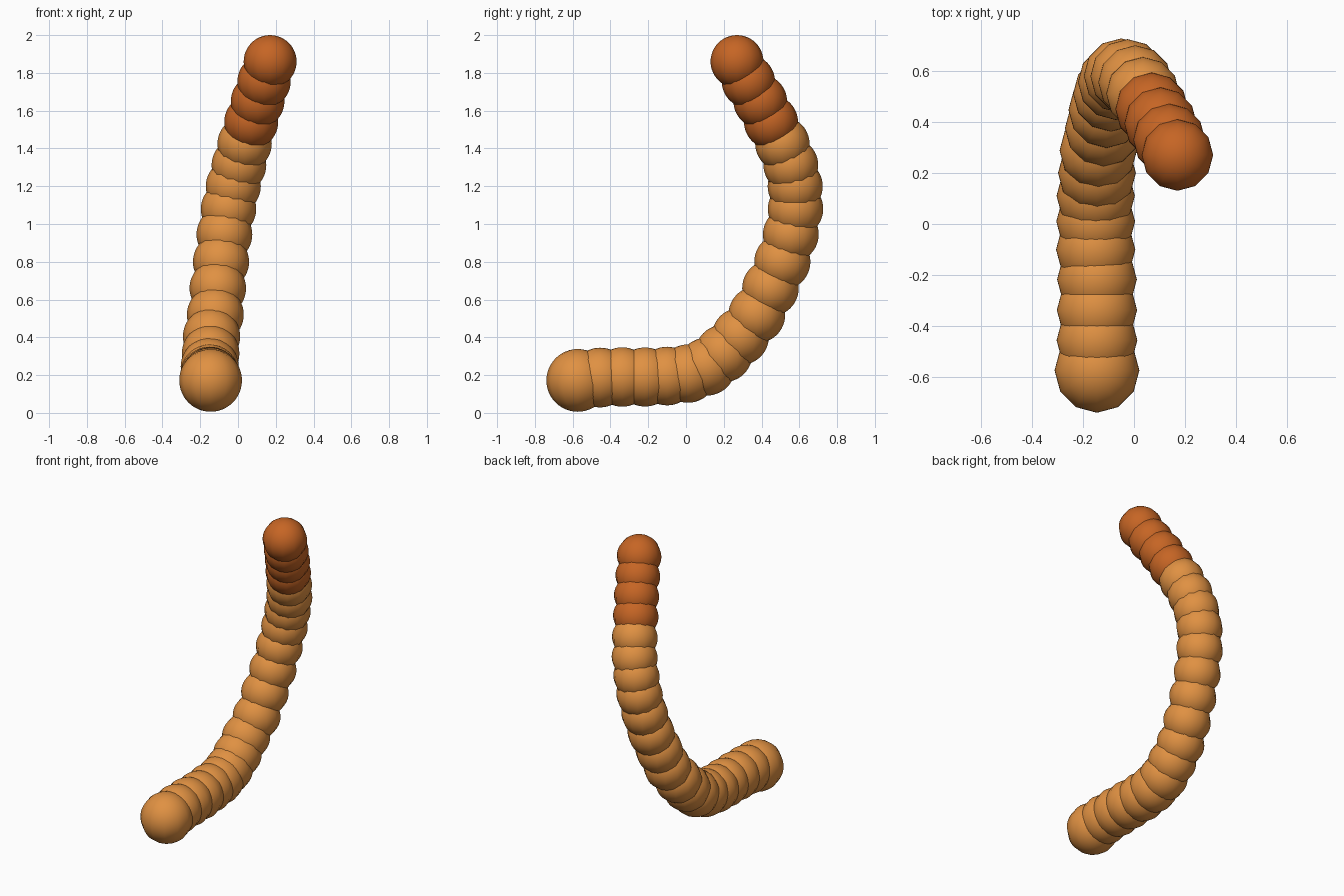
import bpy
import bmesh
from mathutils import Matrix

default_cube = bpy.data.objects.get("Cube")
if default_cube:
    bpy.data.objects.remove(default_cube, do_unlink=True)


def make_material(name, colour):
    """Flat material shown alike in the viewport and in a render."""
    material = bpy.data.materials.new(name)
    material.use_nodes = True
    material.diffuse_color = colour
    shader = material.node_tree.nodes["Principled BSDF"]
    shader.inputs["Base Color"].default_value = colour
    return material


def make_ball(name, centre, radius, material):
    """Smooth ball with few meridians and fine rings."""
    mesh = bpy.data.meshes.new(name)
    builder = bmesh.new()
    bmesh.ops.create_uvsphere(
        builder, u_segments=SEGMENTS, v_segments=RINGS, radius=radius,
        matrix=Matrix.Translation(centre))
    for face in builder.faces:
        face.smooth = True
    builder.to_mesh(mesh)
    builder.free()
    mesh.materials.append(material)
    ball = bpy.data.objects.new(name, mesh)
    bpy.context.collection.objects.link(ball)
    return ball


SEGMENTS, RINGS = 12, 24
TIP_COUNT = 4
ROOT_RADIUS, BASE_RADIUS, TIP_RADIUS = 0.166, 0.159, 0.14

light_fur = make_material("light orange", (0.745, 0.283, 0.055, 1))
dark_fur = make_material("dark orange", (0.565, 0.13, 0.018, 1))

# Path of the tail: flat along the ground, then curling up to the tip
path = [
    (-.145, -.573, .172), (-.145, -.455, .187), (-.145, -.337, .19),
    (-.145, -.217, .19), (-.15, -.1, .195), (-.15, .01, .208),
    (-.15, .11, .245), (-.145, .2, .315), (-.14, .288, .405),
    (-.12, .375, .52), (-.107, .447, .66), (-.09, .51, .8),
    (-.072, .555, .945), (-.05, .58, 1.08), (-.025, .578, 1.2),
    (.005, .555, 1.312), (.035, .51, 1.425), (.07, .45, 1.54),
    (.104, .393, 1.65), (.138, .33, 1.755), (.17, .27, 1.86),
]

# Overlapping balls that taper towards a darker tip
last = len(path) - 1
for index, centre in enumerate(path):
    if index == 0:
        radius = ROOT_RADIUS
    else:
        radius = BASE_RADIUS + (TIP_RADIUS - BASE_RADIUS) * index / last
    is_tip = index > last - TIP_COUNT
    part = "tail_tip" if is_tip else "tail_segment"
    make_ball(f"{part}_{index + 1}", centre, radius,
              dark_fur if is_tip else light_fur)
